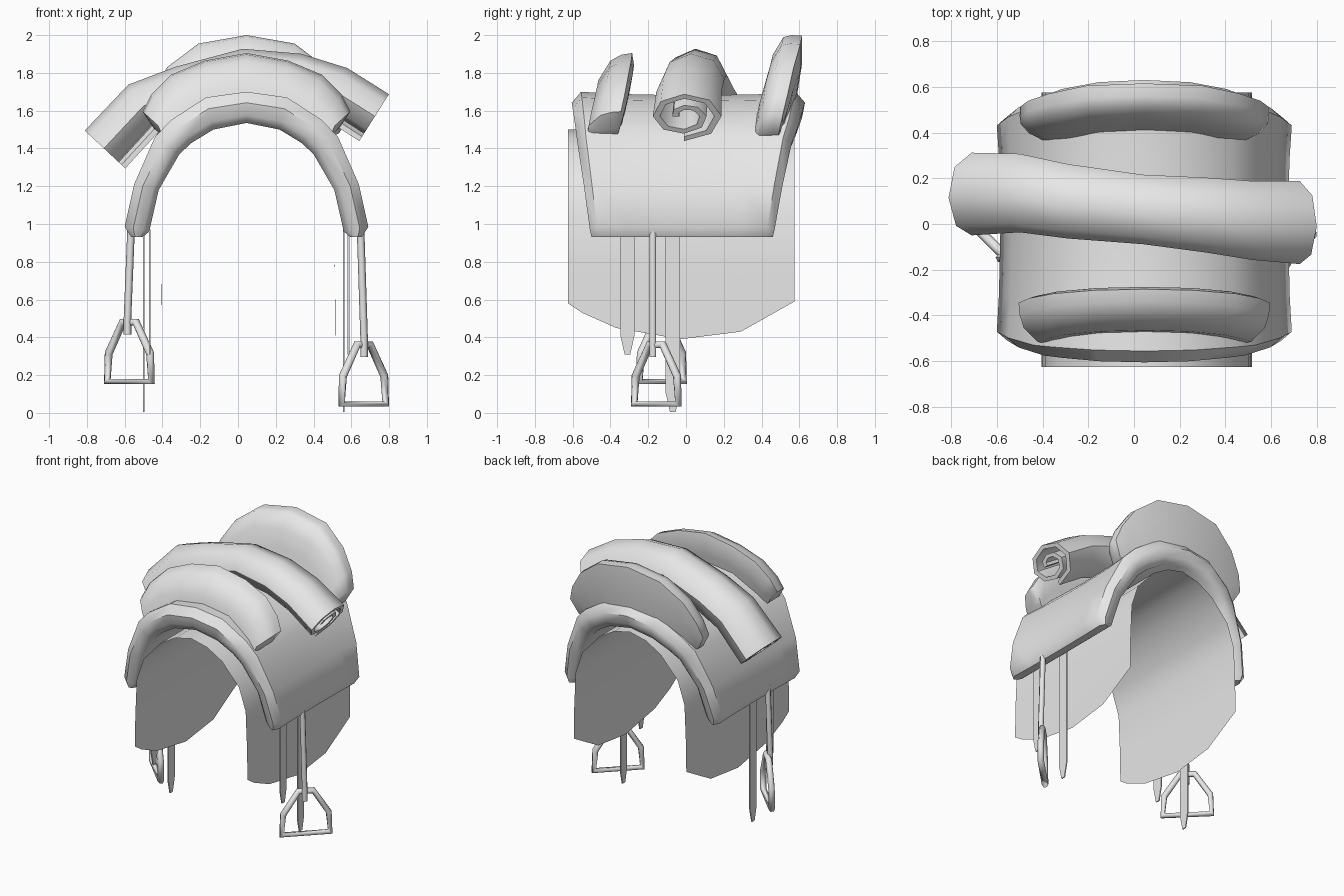
import bpy, bmesh, math
from mathutils import Vector

if "Cube" in bpy.data.objects:
    bpy.data.objects.remove(bpy.data.objects["Cube"])

CX = 0.045  # centre line of the arch

grey = bpy.data.materials.new("light_grey")
grey.use_nodes = True
grey.diffuse_color = (0.8, 0.8, 0.8, 1)
grey.node_tree.nodes["Principled BSDF"].inputs["Base Color"].default_value = (0.8, 0.8, 0.8, 1)


def finish(name, bm, angle=50):
    bmesh.ops.recalc_face_normals(bm, faces=bm.faces[:])
    mesh = bpy.data.meshes.new(name)
    bm.to_mesh(mesh)
    bm.free()
    obj = bpy.data.objects.new(name, mesh)
    bpy.context.collection.objects.link(obj)
    mesh.materials.append(grey)
    bpy.ops.object.select_all(action='DESELECT')
    obj.select_set(True)
    bpy.context.view_layer.objects.active = obj
    bpy.ops.object.shade_smooth_by_angle(angle=math.radians(angle))
    return obj


def loft(name, rings, closed=True):
    """Skin a row of equal rings; closed rings also get end caps."""
    bm = bmesh.new()
    rows = [[bm.verts.new(p) for p in ring] for ring in rings]
    n = len(rows[0])
    for a, b in zip(rows, rows[1:]):
        for i in range(n if closed else n - 1):
            j = (i + 1) % n
            bm.faces.new((a[i], a[j], b[j], b[i]))
    if closed:
        bm.faces.new(rows[0])
        bm.faces.new(rows[-1])
    return finish(name, bm)


def both_sides(stations):
    """Half an arch, listed from the top down, turned into a whole one."""
    left = [(-1, s) for s in reversed(stations[1:])]
    return left + [(1, s) for s in stations]


# Padded saddle body: outer x z, inner x z, front y, back y
body = [
    (0.00, 1.70, 0.00, 1.535, -0.605, 0.63),
    (0.215, 1.67, 0.175, 1.50, -0.60, 0.62),
    (0.40, 1.55, 0.29, 1.43, -0.585, 0.59),
    (0.485, 1.46, 0.355, 1.37, -0.575, 0.56),
    (0.595, 1.21, 0.465, 1.18, -0.54, 0.51),
    (0.645, 0.985, 0.515, 0.96, -0.51, 0.47),
    (0.61, 0.93, 0.55, 0.93, -0.50, 0.46),
]
section = [(0.04, 1), (0.2, 0.93), (0.5, 0.88), (0.8, 0.92), (0.96, 1),
           (1, 0.65), (0.99, 0.25), (0.96, 0), (0.04, 0), (0.01, 0.25), (0, 0.65)]
rings = []
for side, (xo, zo, xi, zi, y0, y1) in both_sides(body):
    rings.append([(CX + side * (xi + (xo - xi) * v), y0 + (y1 - y0) * u,
                   zi + (zo - zi) * v) for u, v in section])
loft("saddle_body", rings)

# Thin saddle cloth hanging below the body
hem = [(-0.625, 0.58), (-0.55, 0.53), (-0.37, 0.45), (-0.03, 0.39), (0.29, 0.43), (0.575, 0.59)]
cloth = [(0, 1.50), (0.13, 1.47), (0.25, 1.40), (0.39, 1.245), (0.445, 1.08), (0.457, 0.8), (0.46, None)]
loft("saddle_cloth", [[(CX + 0.01 + side * x, y, low if z is None else z) for y, low in hem]
                      for side, (x, z) in both_sides(cloth)], closed=False)


# Raised crescent pads: base x z, top x z, y shift, width scale
def crescent(name, middle, outline, stations):
    rings = []
    for side, (xb, zb, xt, zt, dy, w) in both_sides(stations):
        rings.append([(CX + side * (xb + (xt - xb) * t), middle + dy + (y - middle) * w,
                       zb + (zt - zb) * t) for y, t in outline])
    loft(name, rings)


crescent("front_pad", -0.375,
         [(-0.475, 0), (-0.465, 0.45), (-0.40, 0.85), (-0.34, 0.97), (-0.285, 1),
          (-0.275, 0.75), (-0.29, 0.4), (-0.31, 0)],
         [(0, 1.64, 0, 1.905, 0, 1),
          (0.17, 1.62, 0.22, 1.865, -0.005, 1),
          (0.31, 1.56, 0.40, 1.79, -0.02, 1),
          (0.38, 1.49, 0.505, 1.685, -0.04, 1),
          (0.40, 1.46, 0.55, 1.595, -0.055, 0.95),
          (0.41, 1.44, 0.49, 1.505, -0.065, 0.85)])
crescent("rear_pad", 0.505,
         [(0.40, 0), (0.43, 0.4), (0.46, 0.72), (0.515, 0.97), (0.56, 1),
          (0.615, 0.99), (0.615, 0.6), (0.58, 0)],
         [(0, 1.63, 0, 2.0, 0, 1),
          (0.17, 1.60, 0.255, 1.955, -0.01, 1),
          (0.31, 1.54, 0.42, 1.83, -0.04, 0.95),
          (0.38, 1.48, 0.51, 1.69, -0.06, 0.85),
          (0.40, 1.45, 0.545, 1.58, -0.075, 0.75),
          (0.41, 1.44, 0.49, 1.48, -0.085, 0.65)])

# Rolled blanket: a spiral section swept over the seat
outer, inner = [], []
for i in range(15):
    turn = i / 8
    angle = 2 * math.pi * turn - math.pi / 2
    r = 1 - 0.3 * turn ** 1.5
    outer.append((r * math.cos(angle), r * math.sin(angle)))
    inner.append(((r - 0.18) * math.cos(angle), (r - 0.18) * math.sin(angle)))
spiral = outer + inner[::-1]
path = [Vector(p) for p in [(-0.71, 0.115, 1.40), (-0.50, 0.12, 1.625), (-0.29, 0.085, 1.70),
                            (0.04, 0.05, 1.79), (0.31, 0.025, 1.765), (0.52, 0.0, 1.70),
                            (0.725, -0.01, 1.57)]]
rings = []
for i, p in enumerate(path):
    along = path[min(i + 1, len(path) - 1)] - path[max(i - 1, 0)]
    normal = Vector((-along.z, 0, along.x)).normalized()
    ends = abs(p.x) / 0.72
    wide = 0.17 + 0.035 * ends
    rings.append([p + Vector((0, a * wide, 0)) + normal * (b * 0.155) for a, b in spiral])
loft("blanket_roll", rings)


def tube(name, points, radius, cyclic):
    curve = bpy.data.curves.new(name, 'CURVE')
    curve.dimensions = '3D'
    curve.bevel_depth = radius
    curve.bevel_resolution = 1
    curve.use_fill_caps = True
    spline = curve.splines.new('POLY')
    spline.points.add(len(points) - 1)
    for point, co in zip(spline.points, points):
        point.co = (*co, 1)
    spline.use_cyclic_u = cyclic
    obj = bpy.data.objects.new(name, curve)
    bpy.context.collection.objects.link(obj)
    curve.materials.append(grey)


def strap(name, x, y, width, bottom, top):
    """Flat hanging strap with a pointed end."""
    h = width / 2
    outline = [(y - h, top), (y - h, bottom + 0.1), (y - h * 0.4, bottom),
               (y + h * 0.4, bottom), (y + h, bottom + 0.1), (y + h, top)]
    loft(name, [[(x + d, v, z) for v, z in outline] for d in (-0.004, 0.004)])


# Stirrups, their leathers and the loose straps on each side
frame = [(-0.165, 0.022), (0.165, 0.022), (0.155, 0.17), (0.05, 0.335), (-0.05, 0.335), (-0.155, 0.17)]
for label, side, x, y, base, leather_x, strap_xs in [
        ("left", 1, 0.665, -0.157, 0.025, 0.668, (0.585, 0.56)),
        ("right", -1, -0.575, -0.13, 0.145, -0.585, (-0.468, -0.498))]:
    c = math.sqrt(0.5)
    tube(label + "_stirrup", [(x + w * c, y + side * w * c, base + z) for w, z in frame], 0.022, True)
    ly = y - 0.018
    tube(label + "_stirrup_leather", [(leather_x, ly, base + 0.27), (leather_x, ly, base + 0.36),
                                      (leather_x - side * 0.02, ly, 1.0)], 0.02, False)
    strap(label + "_front_strap", strap_xs[0], -0.31, 0.075, 0.31, 0.97)
    strap(label + "_rear_strap", strap_xs[1], -0.07, 0.075, 0.005, 0.97)
